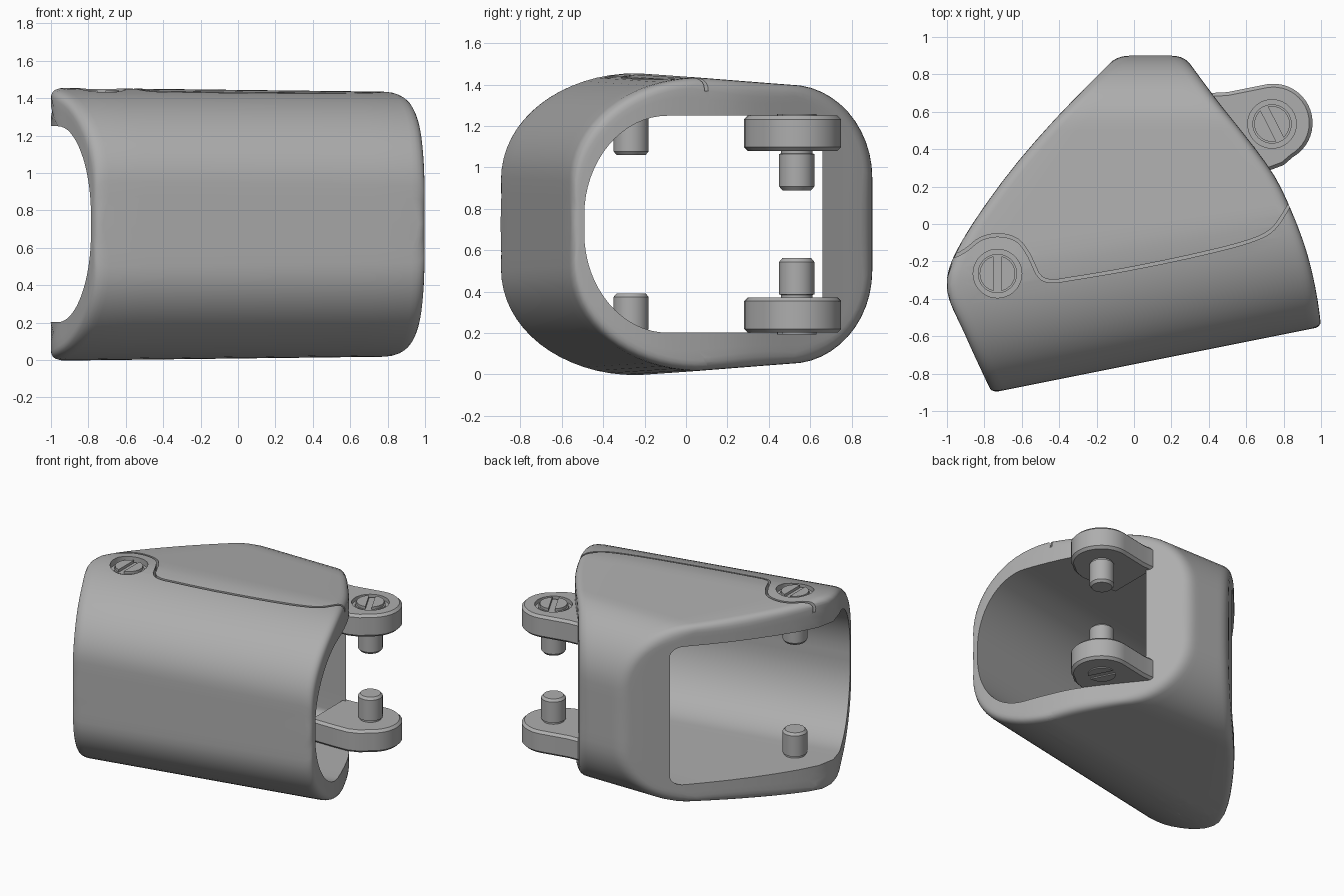
import bpy, bmesh, math

if "Cube" in bpy.data.objects:
    bpy.data.objects.remove(bpy.data.objects["Cube"])

ZC = 0.726  # mirror height
grey = bpy.data.materials.new("grey_metal")
grey.diffuse_color = (0.42, 0.42, 0.42, 1)
grey.use_nodes = True
grey.node_tree.nodes["Principled BSDF"].inputs["Base Color"].default_value = grey.diffuse_color


def curve(table, t):
    """Smooth interpolation through (t, value) pairs."""
    t = min(max(t, table[0][0]), table[-1][0])
    n = len(table)
    i = 0
    while i < n - 2 and t > table[i + 1][0]:
        i += 1

    def tan(k):
        a, b = table[max(k - 1, 0)], table[min(k + 1, n - 1)]
        return (b[1] - a[1]) / (b[0] - a[0])
    (t0, v0), (t1, v1) = table[i], table[i + 1]
    h = t1 - t0
    s = (t - t0) / h
    return ((2*s**3 - 3*s*s + 1) * v0 + (s**3 - 2*s*s + s) * h * tan(i)
            + (3*s*s - 2*s**3) * v1 + (s**3 - s*s) * h * tan(i + 1))


def extrude(bm, pts, z0, z1):
    lo = [bm.verts.new((x, y, z0)) for x, y in pts]
    hi = [bm.verts.new((x, y, z1)) for x, y in pts]
    bm.faces.new(lo)
    bm.faces.new(hi)
    n = len(pts)
    for i in range(n):
        j = (i + 1) % n
        bm.faces.new((lo[i], lo[j], hi[j], hi[i]))


def lathe(bm, profile, cx, cy, n=40):
    rings = [[bm.verts.new((cx + r * math.cos(2*math.pi*k/n), cy + r * math.sin(2*math.pi*k/n), z))
              for k in range(n)] for r, z in profile]
    for a, b in zip(rings, rings[1:]):
        for k in range(n):
            j = (k + 1) % n
            bm.faces.new((a[k], a[j], b[j], b[k]))
    bm.faces.new(rings[0])
    bm.faces.new(rings[-1])


def finish(bm, name, mirror=True):
    if mirror:  # copy the part to the underside
        dup = bmesh.ops.duplicate(bm, geom=bm.verts[:] + bm.edges[:] + bm.faces[:])["geom"]
        for v in dup:
            if isinstance(v, bmesh.types.BMVert):
                v.co.z = 2 * ZC - v.co.z
    bmesh.ops.recalc_face_normals(bm, faces=bm.faces[:])
    me = bpy.data.meshes.new(name)
    bm.to_mesh(me)
    bm.free()
    me.materials.append(grey)
    ob = bpy.data.objects.new(name, me)
    bpy.context.collection.objects.link(ob)
    return ob


def activate(ob):
    bpy.ops.object.select_all(action='DESELECT')
    ob.select_set(True)
    bpy.context.view_layer.objects.active = ob


def cut(ob, cutter):
    activate(ob)
    m = ob.modifiers.new("cut", 'BOOLEAN')
    m.operation, m.solver, m.object = 'DIFFERENCE', 'EXACT', cutter
    bpy.ops.object.modifier_apply(modifier="cut")
    bpy.data.objects.remove(cutter)


def smooth(ob):
    activate(ob)
    bpy.ops.object.shade_smooth_by_angle(angle=math.radians(32))


# End outlines seen from above: x as a function of y
LEFT = [(-0.92, -0.75), (-0.86, -0.78), (-0.59, -0.904), (-0.35, -1.0), (-0.16, -0.957),
        (0.21, -0.717), (0.53, -0.45), (0.91, -0.08)]
RIGHT = [(-0.75, 1.0), (-0.52, 0.997), (-0.21, 0.94), (0.05, 0.85), (0.29, 0.73), (0.68, 0.43), (0.91, 0.26)]


def section(yf, yb, af, ab, zf, zb, bf, bb):
    """Closed rounded section in y, z, mirrored about ZC."""
    p = [(yf, ZC + (zf - bf - ZC) * i / 3) for i in range(3)]
    for i in range(17):
        a = math.pi / 2 * i / 16
        p.append((yf + af - af * math.cos(a), zf - bf + bf * math.sin(a)))
    y0, y1 = yf + af, yb - ab
    p += [(y0 + (y1 - y0) * i / 8, zf + (zb - zf) * i / 8) for i in range(1, 8)]
    for i in range(13):
        a = math.pi / 2 * i / 12
        p.append((y1 + ab * math.sin(a), zb - bb + bb * math.cos(a)))
    p += [(yb, zb - bb + (ZC - zb + bb) * i / 3) for i in range(1, 4)]
    return p + [(y, 2 * ZC - z) for y, z in p[-2:0:-1]]


def outer(x):
    return section(-0.75 + 0.2 * x, 0.9, 0.675 - 0.03 * x, 0.4, 1.444 - 0.012 * x, 1.40, 0.5, 0.45)


def inner(x):
    return section(-0.69 + 0.2 * x, 0.66, 0.42, 0.07, 1.25, 1.25, 0.48, 0.07)


def at_end(shape, k, table):
    x = 0
    for _ in range(12):
        x = curve(table, shape(x)[k][0])
    return x


def on(shape, k, x):
    y, z = shape(x)[k]
    return (x, y, z)


def mix(a, b, t):
    return tuple(p + (q - p) * t for p, q in zip(a, b))


# Shell: one closed loop of points per section position
N = len(outer(0))
bm = bmesh.new()
rows = []
for k in range(N):
    xo = [at_end(outer, k, t) for t in (LEFT, RIGHT)]
    xi = [at_end(inner, k, t) for t in (LEFT, RIGHT)]
    ends = []
    for e, table in enumerate((LEFT, RIGHT)):
        corner, ins = on(outer, k, xo[e]), on(inner, k, xi[e])
        d = math.dist(corner, ins)
        r = min(0.07, 0.6 * d)

        def face(t):
            x, y, z = mix(corner, ins, t)
            return (curve(table, y), y, z)
        p0 = on(outer, k, xo[e] + (r if e == 0 else -r))
        p2 = face(r / d)
        fil = [mix(mix(p2, corner, s / 5), mix(corner, p0, s / 5), s / 5) for s in range(6)]
        ends.append([face(1), face(r / d + (1 - r / d) * 0.66), face(r / d + (1 - r / d) * 0.33)] + fil)
    x0, x1 = ends[0][-1][0], ends[1][-1][0]
    row = ends[0] + [on(outer, k, x0 + (x1 - x0) * i / 8) for i in range(1, 8)] + ends[1][::-1]
    row += [on(inner, k, xi[1] + (xi[0] - xi[1]) * i / 6) for i in range(1, 6)]
    rows.append([bm.verts.new(p) for p in row])
M = len(rows[0])
for k in range(N):
    a, b = rows[k], rows[(k + 1) % N]
    for j in range(M):
        i = (j + 1) % M
        bm.faces.new((a[j], a[i], b[i], b[j]))
shell = finish(bm, "sleeve_shell", mirror=False)

# Seam groove on top and underside
SEAM = [(-1.06, -0.175), (-0.96, -0.17), (-0.9, -0.14), (-0.82, -0.08), (-0.72, -0.06), (-0.62, -0.09),
        (-0.56, -0.17), (-0.51, -0.275), (-0.45, -0.305), (-0.35, -0.295), (0, -0.235), (0.4, -0.15),
        (0.65, -0.08), (0.75, -0.02), (0.83, 0.1), (0.9, 0.22)]
up, down = [], []
for i in range(91):
    x = -1.06 + 1.96 * i / 90
    y, g = curve(SEAM, x), (curve(SEAM, x + 0.002) - curve(SEAM, x - 0.002)) / 0.004
    l = math.hypot(1, g) / 0.008
    up.append((x - g / l, y + 1 / l))
    down.append((x + g / l, y - 1 / l))
bm = bmesh.new()
extrude(bm, up + down[::-1], 1.37, 1.6)
cut(shell, finish(bm, "seam_cutter"))

# Lugs reaching out of the right end
LX, LY = 0.745, 0.54
arc = [(LX + 0.21 * math.cos(math.radians(a)), LY + 0.21 * math.sin(math.radians(a))) for a in range(100, -61, -8)]
bm = bmesh.new()
extrude(bm, [(0.40, 0.70), (0.50, 0.705)] + arc + [(0.80, 0.315), (0.72, 0.285), (0.60, 0.28), (0.40, 0.28)], 1.08, 1.25)
lugs = finish(bm, "hinge_lugs")
activate(lugs)
bev = lugs.modifiers.new("bevel", 'BEVEL')
bev.width, bev.segments, bev.limit_method = 0.018, 1, 'ANGLE'
bev.angle_limit = math.radians(50)
bpy.ops.object.modifier_apply(modifier="bevel")


# Slotted screws in recesses, with pins pointing inwards
def screw(name, host, x, y, floor, top, pin0, pin1, angle):
    bm = bmesh.new()
    lathe(bm, [(0.13, floor), (0.13, floor + 0.2)], x, y)
    cut(host, finish(bm, "recess_cutter"))
    bm = bmesh.new()
    lathe(bm, [(0.105, floor - 0.01), (0.105, top - 0.02)], x, y)
    r = 0.095
    a0 = math.asin(0.022 / r)
    for side in (0, math.pi):
        pts = []
        for i in range(21):
            a = angle + side + a0 + (math.pi - 2 * a0) * i / 20
            pts.append((x + r * math.cos(a), y + r * math.sin(a)))
        extrude(bm, pts, top - 0.025, top)
    smooth(finish(bm, name + "_heads"))
    bm = bmesh.new()
    lathe(bm, [(0.07, pin1), (0.085, pin1 + 0.018), (0.085, pin0 - 0.015), (0.075, pin0 - 0.012),
               (0.075, pin0 + 0.02)], x, y)
    smooth(finish(bm, name + "_pins"))


screw("shell_screw", shell, -0.73, -0.265, 1.405, 1.44, 1.25, 1.06, math.pi / 2)
screw("lug_screw", lugs, 0.738, 0.535, 1.22, 1.258, 1.08, 0.89, math.radians(117))
smooth(shell)
smooth(lugs)
